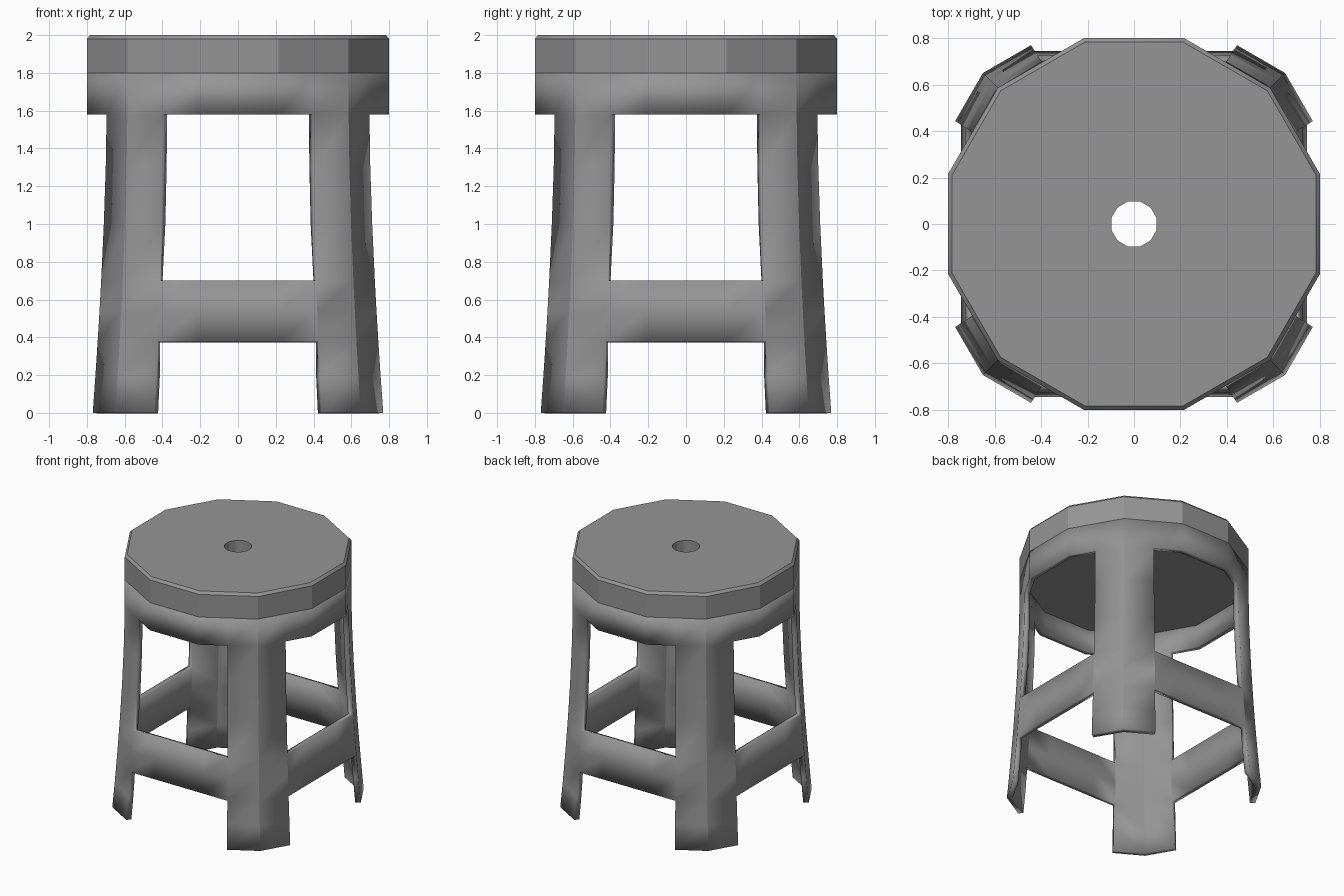
import bpy, bmesh, math
from mathutils import Matrix, Vector

if "Cube" in bpy.data.objects:
    bpy.data.objects.remove(bpy.data.objects["Cube"], do_unlink=True)

SKIRT_Z, SEAM_Z = 1.58, 1.8
BAR_LOW, BAR_HIGH = 0.375, 0.7
APOTHEM = 0.8
CORNER = APOTHEM * math.tan(math.pi / 12)      # half a side of the 12-gon
FOLD = APOTHEM / math.cos(math.pi / 12) * math.sqrt(0.5)

grey = bpy.data.materials.new("grey plastic")
grey.use_nodes = True
color = (0.3, 0.3, 0.3, 1)
grey.diffuse_color = color
grey.node_tree.nodes["Principled BSDF"].inputs["Base Color"].default_value = color


def make_object(name, bm):
    bmesh.ops.recalc_face_normals(bm, faces=bm.faces[:])
    mesh = bpy.data.meshes.new(name)
    bm.to_mesh(mesh)
    bm.free()
    obj = bpy.data.objects.new(name, mesh)
    bpy.context.collection.objects.link(obj)
    mesh.materials.append(grey)
    bpy.ops.object.select_all(action="DESELECT")
    obj.select_set(True)
    bpy.context.view_layer.objects.active = obj
    bpy.ops.object.shade_smooth_by_angle(angle=math.radians(25))
    return obj


def wall_ring(z):
    """Plan outline at height z: leg folds, leg edges and side corners."""
    flare = max(0, 1 - z / SKIRT_Z) ** 1.6
    fold = FOLD + 0.064 * flare
    edge = 0.395 + 0.048 * flare
    edge_y = fold + (fold - edge) * math.tan(math.pi / 6)
    side_y = APOTHEM if z >= SKIRT_Z else edge_y
    quarter = [(fold, fold), (edge, edge_y), (CORNER, side_y),
               (-CORNER, side_y), (-edge, edge_y)]
    return [Matrix.Rotation(k * math.pi / 2, 3, "Z") @ Vector((x, y, z))
            for k in range(4) for x, y in quarter]


# Flared legs, crossbars and skirt as one folded wall
bm = bmesh.new()
heights = [0, 0.19, BAR_LOW, 0.54, BAR_HIGH, 1.0, 1.3, SKIRT_Z, SEAM_Z]
rings = [[bm.verts.new(p) for p in wall_ring(z)] for z in heights]
for z, low, high in zip(heights, rings, rings[1:]):
    full = z >= SKIRT_Z or BAR_LOW <= z < BAR_HIGH
    for i in range(len(low)):
        if full or i % 5 in (0, 4):
            j = (i + 1) % len(low)
            bm.faces.new((low[i], low[j], high[j], high[i]))
bmesh.ops.delete(bm, geom=[v for v in bm.verts if not v.link_faces], context="VERTS")
frame = make_object("legs_and_skirt", bm)
shell = frame.modifiers.new("wall thickness", "SOLIDIFY")
shell.thickness = 0.04
shell.offset = -1
shell.use_even_offset = True
# keep the sharp-edge rule after the thickness
while frame.modifiers[0] != shell and frame.modifiers[0].name != shell.name:
    frame.modifiers.move(0, len(frame.modifiers) - 1)

# Seat slab with bevelled rim and round centre hole
bm = bmesh.new()
profile = [(0.097, 1.76), (0.77, 1.76), (0.77, SEAM_Z), (APOTHEM, SEAM_Z),
           (APOTHEM, 1.98), (0.783, 2.0), (0.097, 2.0)]
loops = []
for apothem, z in profile:
    radius = apothem / math.cos(math.pi / 12)
    angles = [(k + 0.5) * math.pi / 6 for k in range(12)]
    loops.append([bm.verts.new((radius * math.cos(a), radius * math.sin(a), z))
                  for a in angles])
for a, b in zip(loops, loops[1:] + loops[:1]):
    for i in range(12):
        j = (i + 1) % 12
        bm.faces.new((a[i], a[j], b[j], b[i]))
make_object("seat", bm)
